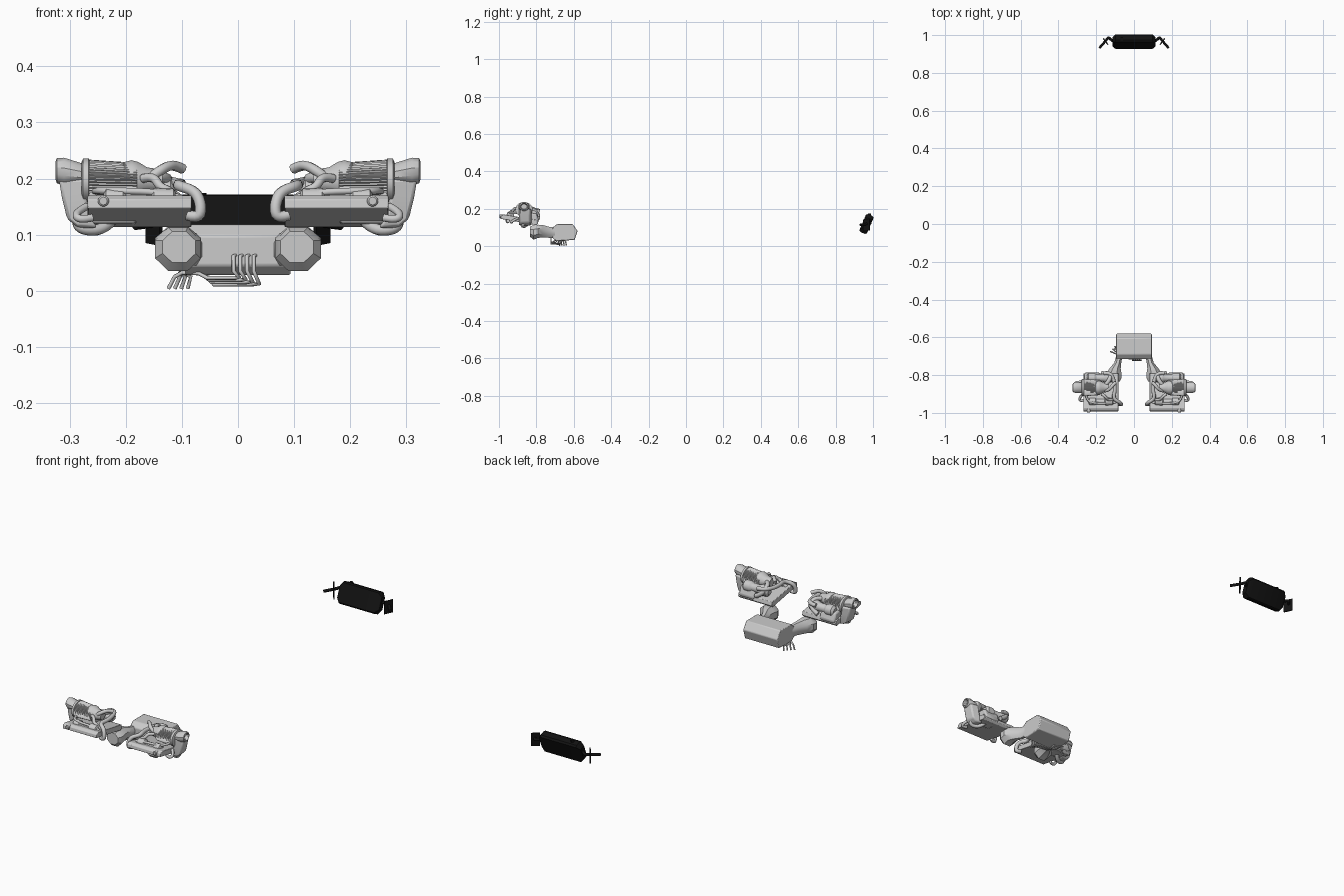
import bpy, bmesh, math
from mathutils import Vector

black = bpy.data.materials.new("black_paint")
black.diffuse_color = (0.006, 0.006, 0.006, 1)


def finish(name, bm, mirror=False, mat=None, bevel=0, smooth=30):
    bmesh.ops.recalc_face_normals(bm, faces=bm.faces)
    me = bpy.data.meshes.new(name)
    bm.to_mesh(me)
    bm.free()
    ob = bpy.data.objects.new(name, me)
    bpy.context.collection.objects.link(ob)
    if mat:
        me.materials.append(mat)
    if bevel:
        m = ob.modifiers.new("bevel", 'BEVEL')
        m.width, m.segments = bevel, 2
    if mirror:
        ob.modifiers.new("mirror", 'MIRROR').use_mirror_merge = False
    if smooth:
        bpy.ops.object.select_all(action='DESELECT')
        ob.select_set(True)
        bpy.context.view_layer.objects.active = ob
        bpy.ops.object.shade_smooth_by_angle(angle=math.radians(smooth))
    return ob


def loft(name, rings, **kw):
    bm = bmesh.new()
    rows = [[bm.verts.new(p) for p in r] for r in rings]
    n = len(rows[0])
    for a, b in zip(rows, rows[1:]):
        for i in range(n):
            bm.faces.new((a[i], a[(i + 1) % n], b[(i + 1) % n], b[i]))
    bm.faces.new(rows[0])
    bm.faces.new(rows[-1])
    return finish(name, bm, **kw)


def ring(c, a, b, axis='X', n=24, pleat=0):
    # ellipse around an x or y axis; a = horizontal half size, b = vertical half size
    pts = []
    for i in range(n):
        t = 2 * math.pi * (i + 0.5) / n
        k = 1 - pleat * (i % 2)
        h, v = a * k * math.cos(t), b * k * math.sin(t)
        pts.append(Vector(c) + (Vector((0, h, v)) if axis == 'X' else Vector((h, 0, v))))
    return pts


def extrude_x(name, profile, x0, x1, **kw):
    return loft(name, [[(x, y, z) for y, z in profile] for x in (x0, x1)], **kw)


def tube(name, pts, r, pair=True, mat=None, curved=True):
    for side in ((1, -1) if pair else (1,)):
        cu = bpy.data.curves.new(name, 'CURVE')
        cu.dimensions = '3D'
        cu.bevel_depth, cu.bevel_resolution, cu.use_fill_caps = r, 2, True
        if curved:
            sp = cu.splines.new('NURBS')
            sp.points.add(len(pts) - 1)
            sp.order_u, sp.use_endpoint_u, sp.resolution_u = 3, True, 4
        else:
            sp = cu.splines.new('POLY')
            sp.points.add(len(pts) - 1)
        for p, (x, y, z) in zip(sp.points, pts):
            p.co = (side * x, y, z, 1)
        if mat:
            cu.materials.append(mat)
        ob = bpy.data.objects.new(name + ("_right" if side > 0 else "_left"), cu)
        bpy.context.collection.objects.link(ob)


# --- sloping cooler trays
extrude_x("cooler_tray", [(-0.975, 0.17), (-0.99, 0.163), (-0.992, 0.147), (-0.80, 0.113), (-0.79, 0.122), (-0.795, 0.14)],
          0.083, 0.268, mirror=True, bevel=0.002)
loft("tray_cap", [ring((0.24, y, 0.16), r, r, 'Y', 14) for y, r in ((-0.975, 0.01), (-0.995, 0.01), (-0.998, 0.007))], mirror=True)

# --- pleated air filters with collars and outer housings
C = lambda x, dz=0, dy=0: (x, -0.866 + dy, 0.196 + dz)
loft("pleated_filter", [ring(C(0.18, -0.002), 0.040, 0.034, n=88, pleat=0.07), ring(C(0.268), 0.046, 0.038, n=88, pleat=0.07)],
     mirror=True, smooth=0)
loft("filter_end_rim", [ring(C(x), r * 1.15, r) for x, r in ((0.264, 0.035), (0.266, 0.04), (0.276, 0.04), (0.279, 0.033))], mirror=True)
loft("filter_collar", [ring(C(x, z), r * 1.1, r) for x, z, r in
     ((0.205, 0.0, 0.033), (0.190, 0.002, 0.035), (0.178, 0.001, 0.033), (0.162, 0, 0.024), (0.148, 0, 0.022), (0.135, 0, 0.018))], mirror=True)
loft("intake_cup", [ring(C(x, z), a, b, n=12) for x, z, a, b in
     ((0.265, 0.008, 0.028, 0.02), (0.285, 0.012, 0.029, 0.022), (0.31, 0.016, 0.03, 0.026), (0.323, 0.018, 0.024, 0.023), (0.325, 0.018, 0.019, 0.017), (0.305, 0.016, 0.016, 0.014))], mirror=True)
loft("outer_duct", [[(x, y, z) for x, y in ((x0, -0.895), (x1, -0.885), (x1 - 0.004, -0.835), (x0, -0.825))]
     for x0, x1, z in ((0.27, 0.32, 0.20), (0.27, 0.314, 0.165), (0.262, 0.305, 0.128), (0.25, 0.285, 0.112))], mirror=True, bevel=0.006)
tube("lower_elbow", [(0.225, -0.84, 0.125), (0.24, -0.86, 0.108), (0.275, -0.875, 0.108), (0.29, -0.87, 0.122), (0.285, -0.85, 0.15)], 0.01)

# --- machinery behind and below the filters
extrude_x("rear_housing", [(-0.87, 0.12), (-0.80, 0.115), (-0.785, 0.135), (-0.80, 0.175), (-0.86, 0.18)], 0.18, 0.262, mirror=True, bevel=0.008)
loft("turbine_drum", [ring((x, -0.815, 0.175), r, r, n=20) for x, r in
     ((0.11, 0.014), (0.12, 0.024), (0.15, 0.027), (0.165, 0.02), (0.20, 0.02), (0.21, 0.026), (0.24, 0.026), (0.25, 0.016))], mirror=True)
loft("front_drum", [ring((x, -0.94, 0.162), r, r, n=18) for x, r in
     ((0.11, 0.012), (0.115, 0.02), (0.15, 0.021), (0.155, 0.015), (0.2, 0.015), (0.205, 0.02), (0.235, 0.02), (0.24, 0.01))], mirror=True)

# --- hoses
tube("inner_hose", [(0.16, -0.79, 0.19), (0.125, -0.785, 0.195), (0.105, -0.83, 0.19), (0.10, -0.88, 0.19), (0.11, -0.925, 0.188),
                    (0.075, -0.945, 0.178), (0.065, -0.955, 0.15), (0.07, -0.955, 0.128), (0.09, -0.95, 0.135)], 0.010)
tube("upper_runner", [(0.165, -0.88, 0.195), (0.145, -0.885, 0.21), (0.125, -0.87, 0.223), (0.11, -0.85, 0.223), (0.098, -0.84, 0.217)], 0.009)
tube("lower_runner", [(0.17, -0.9, 0.20), (0.15, -0.915, 0.205), (0.14, -0.93, 0.185), (0.12, -0.93, 0.178), (0.10, -0.93, 0.16)], 0.008)
tube("rear_runner", [(0.15, -0.85, 0.20), (0.13, -0.83, 0.205), (0.125, -0.80, 0.19), (0.14, -0.79, 0.165), (0.17, -0.79, 0.15)], 0.011)
tube("front_feed_hose", [(0.255, -0.90, 0.178), (0.25, -0.935, 0.178), (0.21, -0.95, 0.178), (0.14, -0.95, 0.176), (0.10, -0.945, 0.165)], 0.006)
tube("outer_hose", [(0.27, -0.90, 0.15), (0.29, -0.92, 0.14), (0.285, -0.94, 0.125), (0.26, -0.93, 0.13)], 0.007)

# --- central box and its two intake horns
extrude_x("central_box", [(-0.715, 0.098), (-0.69, 0.118), (-0.605, 0.118), (-0.58, 0.082), (-0.595, 0.034), (-0.695, 0.028), (-0.715, 0.045)],
          -0.094, 0.094, bevel=0.004)
loft("intake_horn", [ring((x, y, z), a, b, 'Y', 8) for x, y, z, a, b in
     ((0.078, -0.70, 0.072, 0.018, 0.03), (0.086, -0.735, 0.075, 0.02, 0.032), (0.10, -0.765, 0.08, 0.032, 0.036),
      (0.107, -0.79, 0.08, 0.044, 0.038), (0.107, -0.815, 0.074, 0.044, 0.042), (0.105, -0.833, 0.078, 0.032, 0.03))], mirror=True, smooth=35)

# --- bundle of four thin pipes under the box
for i in range(4):
    d = 0.012 * i
    k = 0.004 * i
    tube(f"thin_pipe_{i + 1}", [(-0.002 + d, -0.705, 0.064), (-0.008 + d, -0.722, 0.062), (-0.008 + d, -0.722, 0.035), (0.002 + d, -0.722, 0.024 - k),
                                (-0.005 + d * 0.8, -0.715 + d, 0.023 - k), (-0.055 + k, -0.71 + d, 0.023 - k), (-0.07 + k, -0.70 + d, 0.031),
                                (-0.10 - k * 0.3, -0.685 + d, 0.032), (-0.113 + d * 0.8, -0.68 + d, 0.025), (-0.124 + d * 0.95, -0.675 + d, 0.004)],
         0.0036, pair=False, curved=False)

# --- rear silencer, tilted backwards, with tail pipes and hanger plates
up, out = Vector((0.39, 0.92)), Vector((0.92, -0.39))


def silencer_ring(x, s):
    pts = []
    for a, b in ((1, .6), (.88, 1), (-.88, 1), (-1, .6), (-1, -.6), (-.88, -1), (.88, -1), (1, -.6)):
        q = Vector((0.965, 0.119)) + up * a * s * 0.052 + out * b * s * 0.022
        pts.append((x, q.x, q.y))
    return pts


loft("rear_silencer", [silencer_ring(x, s) for x, s in ((-0.115, 0.62), (-0.098, 1), (0.098, 1), (0.115, 0.62))], mat=black)
loft("silencer_boss", [[(-0.065 + r * math.cos(t * math.pi / 6), 0.981 + r * math.sin(t * math.pi / 6), z) for t in range(12)]
     for z, r in ((0.155, 0.009), (0.174, 0.009))], mat=black)
tube("tail_pipe", [(0.105, 0.965, 0.12), (0.122, 0.975, 0.125), (0.135, 0.99, 0.125), (0.145, 0.975, 0.12), (0.183, 0.932, 0.115)], 0.007, mat=black)
d, n = Vector((0.6, 0.8, 0)), Vector((0.8, -0.6, 0))
loft("hanger_plate", [[Vector((0.15, 0.966, z)) + d * a * 0.021 + n * off
     for a, z in ((-1, 0.08), (1, 0.085), (1, 0.148), (-1, 0.143))] for off in (-0.003, 0.003)], mirror=True, mat=black, smooth=0)
